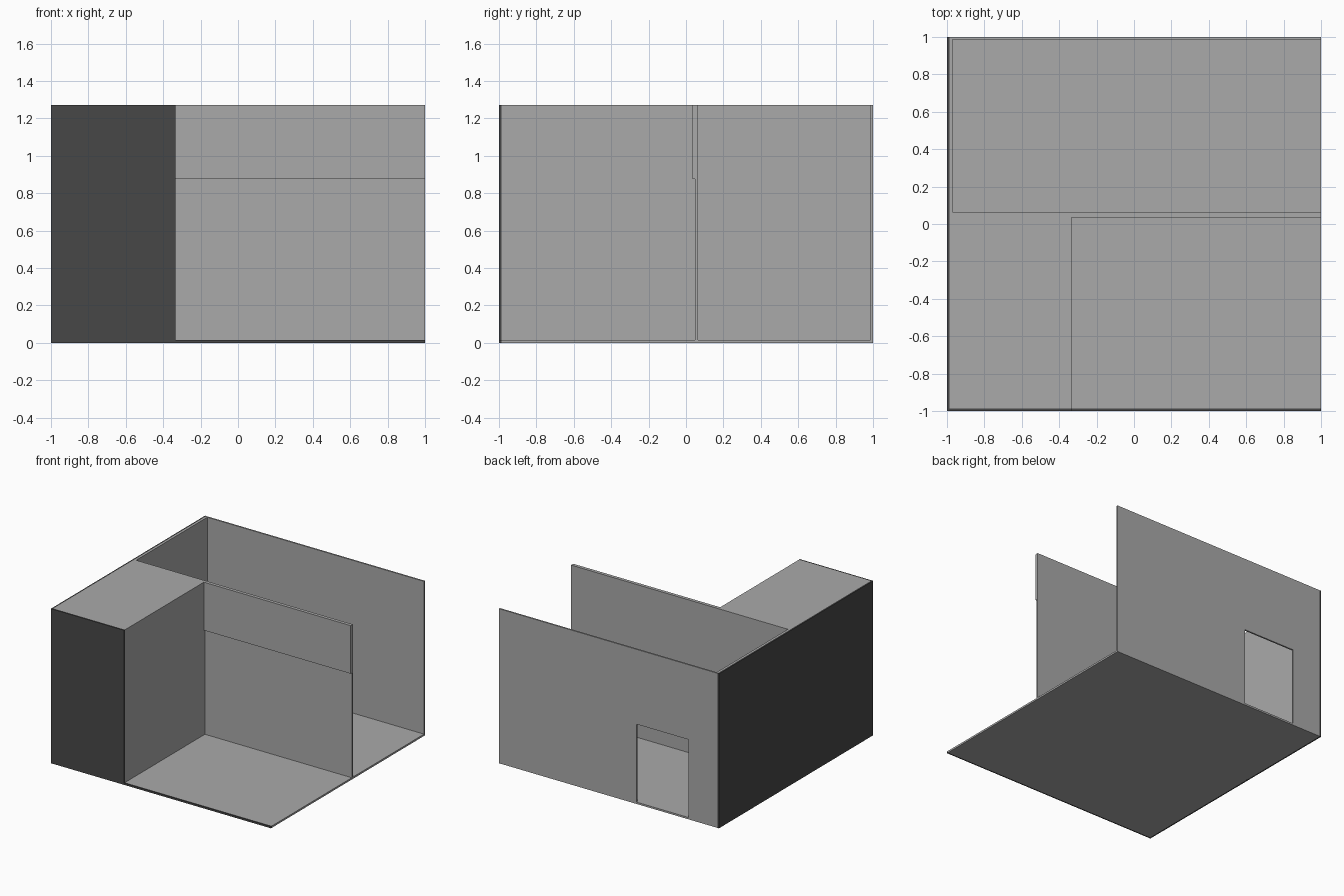
import bpy
import bmesh

if "Cube" in bpy.data.objects:
    bpy.data.objects.remove(bpy.data.objects["Cube"])


def material(name, value):
    m = bpy.data.materials.new(name)
    m.diffuse_color = (value, value, value, 1)
    m.use_nodes = True
    m.node_tree.nodes["Principled BSDF"].inputs["Base Color"].default_value = m.diffuse_color
    return m


light = material("light grey", 0.40)
dark = material("dark grey", 0.064)

H = 1.27       # wall height
F = 0.015      # floor thickness
P = 0.013      # outer facing thickness


def extruded(name, outline, mat, place, direction):
    """Flat outline mapped into space by place() and extruded along direction."""
    bm = bmesh.new()
    face = bm.faces.new([bm.verts.new(place(a, b)) for a, b in outline])
    ext = bmesh.ops.extrude_face_region(bm, geom=[face])
    moved = [v for v in ext["geom"] if isinstance(v, bmesh.types.BMVert)]
    bmesh.ops.translate(bm, vec=direction, verts=moved)
    bmesh.ops.recalc_face_normals(bm, faces=bm.faces[:])
    me = bpy.data.meshes.new(name)
    bm.to_mesh(me)
    bm.free()
    me.materials.append(mat)
    ob = bpy.data.objects.new(name, me)
    bpy.context.collection.objects.link(ob)
    return ob


def box(name, x, y, z, mat):
    outline = [(x[0], y[0]), (x[1], y[0]), (x[1], y[1]), (x[0], y[1])]
    return extruded(name, outline, mat, lambda a, b: (a, b, z[0]), (0, 0, z[1] - z[0]))


# Floor slab with dark front edge
box("floor", (-1 + P, 1), (-1 + P, 1), (0, F), light)
box("floor_front_edge", (-0.335, 1), (-1, -1 + P), (0, F), dark)

# Full-height block in the front left corner
box("corner_block", (-1 + P, -0.335), (-1 + P, 0.063), (F, H), light)

# Dark outer facings of the left and front sides
box("left_facing", (-1, -1 + P), (-1, 1), (0, H), dark)
box("front_facing", (-1 + P, -0.335), (-1, -1 + P), (0, H), dark)

# Left wall of the back room
box("left_wall", (-1 + P, -0.97), (0.063, 1 - P), (F, H), light)

# Dividing wall, thicker above the step
step = [(0.063, F), (0.049, F), (0.049, 0.875), (0.035, 0.875), (0.035, H), (0.063, H)]
extruded("dividing_wall", step, light, lambda a, b: (-0.335, a, b), (1.335, 0, 0))

# Back wall with a doorway reaching the floor
d0, d1, top = -0.725, -0.25, 0.655
wall = [(-1 + P, F), (d0, F), (d0, top), (d1, top), (d1, F), (1, F), (1, H), (-1 + P, H)]
extruded("back_wall", wall, light, lambda a, b: (a, 1 - P, b), (0, P, 0))
